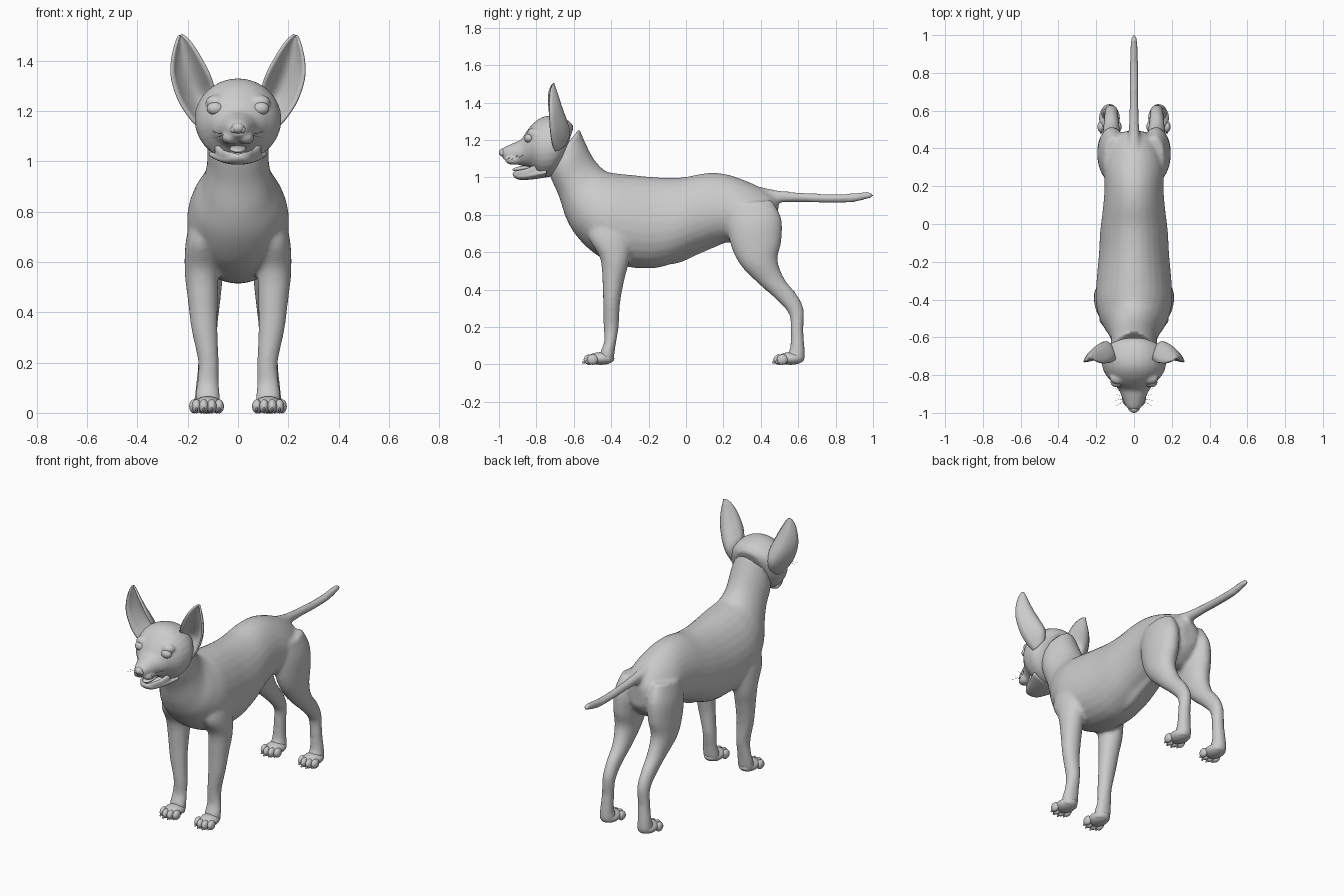
import bpy, bmesh, math
from mathutils import Vector, Matrix

grey = bpy.data.materials.new("plain_grey")
grey.diffuse_color = (0.6, 0.6, 0.6, 1)


def spline(rows, steps=5):
    """Catmull-Rom interpolation between rows of numbers."""
    out = []
    for i in range(len(rows) - 1):
        a, b, c, d = (rows[max(0, min(len(rows) - 1, i + k))] for k in (-1, 0, 1, 2))
        for s in range(steps):
            t = s / steps
            out.append([0.5 * (2 * q + (r - p) * t + (2 * p - 5 * q + 4 * r - u) * t * t
                               + (3 * q - p - 3 * r + u) * t ** 3)
                        for p, q, r, u in zip(a, b, c, d)])
    return out + [list(rows[-1])]


def loft(bm, rows, side=1, egg=0.0, segs=28):
    """Rows: edge point (y, z), opposite edge point (y, z), half width, centre x."""
    rings = []
    for r in spline(rows):
        y1, z1, y2, z2, hw = r[:5]
        cx = r[5] * side if len(r) > 5 else 0
        ring = []
        for k in range(segs):
            a = 2 * math.pi * k / segs
            s, c = math.sin(a), math.cos(a)
            ring.append(bm.verts.new((cx + hw * c * (1 - egg * s),
                                      (y1 + y2) / 2 + s * (y1 - y2) / 2,
                                      (z1 + z2) / 2 + s * (z1 - z2) / 2)))
        rings.append(ring)
    for p, q in zip(rings, rings[1:]):
        for k in range(segs):
            n = (k + 1) % segs
            bm.faces.new((p[k], p[n], q[n], q[k]))
    bm.faces.new(rings[0])
    bm.faces.new(rings[-1][::-1])


def blob(bm, centre, radii, tilt=0):
    m = (Matrix.Translation(centre) @ Matrix.Rotation(tilt, 4, 'X')
         @ Matrix.Diagonal((*radii, 1)))
    bmesh.ops.create_uvsphere(bm, u_segments=20, v_segments=12, radius=1, matrix=m)


def finish(bm, name, voxel=0, smooth=0):
    bmesh.ops.recalc_face_normals(bm, faces=bm.faces)
    me = bpy.data.meshes.new(name)
    bm.to_mesh(me)
    bm.free()
    me.materials.append(grey)
    me.shade_smooth()
    ob = bpy.data.objects.new(name, me)
    bpy.context.collection.objects.link(ob)
    if voxel:
        mod = ob.modifiers.new("blend", 'REMESH')
        mod.mode, mod.voxel_size, mod.use_smooth_shade = 'VOXEL', voxel, True
    if smooth:
        mod = ob.modifiers.new("soften", 'SMOOTH')
        mod.factor, mod.iterations = 0.5, smooth
    return ob


# Body: neck and trunk, legs and tail blended into one skin
bm = bmesh.new()
loft(bm, [(-0.57, 1.26, -0.74, 1.05, 0.11), (-0.54, 1.19, -0.72, 0.99, 0.122),
          (-0.50, 1.11, -0.68, 0.90, 0.122), (-0.46, 1.06, -0.64, 0.78, 0.14),
          (-0.42, 1.03, -0.58, 0.68, 0.175), (-0.36, 1.02, -0.47, 0.58, 0.20),
          (-0.28, 1.012, -0.33, 0.525, 0.198), (-0.15, 1.0, -0.17, 0.515, 0.185),
          (-0.02, 1.0, -0.05, 0.55, 0.178), (0.10, 1.022, 0.08, 0.61, 0.163),
          (0.20, 1.02, 0.20, 0.65, 0.155), (0.30, 0.99, 0.30, 0.64, 0.16),
          (0.40, 0.945, 0.38, 0.62, 0.15), (0.47, 0.90, 0.45, 0.67, 0.11),
          (0.495, 0.86, 0.485, 0.72, 0.05)], egg=0.12)
loft(bm, [(0.40, 0.95, 0.40, 0.86, 0.04), (0.48, 0.932, 0.48, 0.865, 0.03),
          (0.60, 0.92, 0.60, 0.868, 0.024), (0.75, 0.912, 0.75, 0.864, 0.023),
          (0.88, 0.914, 0.88, 0.866, 0.022), (0.96, 0.924, 0.96, 0.882, 0.019),
          (0.99, 0.92, 0.99, 0.89, 0.013), (1.004, 0.91, 1.004, 0.9, 0.004)])
for side in (-1, 1):
    # front leg
    loft(bm, [(-0.50, 0.80, -0.32, 0.82, 0.05, 0.13), (-0.52, 0.68, -0.29, 0.68, 0.065, 0.143),
              (-0.46, 0.57, -0.305, 0.55, 0.067, 0.145), (-0.447, 0.45, -0.33, 0.45, 0.06, 0.14),
              (-0.443, 0.33, -0.352, 0.33, 0.052, 0.133), (-0.44, 0.20, -0.36, 0.20, 0.041, 0.117),
              (-0.438, 0.12, -0.375, 0.11, 0.044, 0.12), (-0.46, 0.06, -0.385, 0.04, 0.05, 0.12),
              (-0.45, 0.012, -0.395, 0.008, 0.045, 0.12)], side)
    # hind leg
    loft(bm, [(0.22, 0.85, 0.46, 0.88, 0.05, 0.11), (0.22, 0.74, 0.51, 0.78, 0.075, 0.115),
              (0.245, 0.62, 0.51, 0.66, 0.075, 0.12), (0.30, 0.52, 0.49, 0.56, 0.065, 0.125),
              (0.39, 0.43, 0.525, 0.46, 0.05, 0.12), (0.48, 0.35, 0.595, 0.37, 0.04, 0.12),
              (0.55, 0.27, 0.63, 0.29, 0.036, 0.12), (0.56, 0.18, 0.627, 0.18, 0.036, 0.125),
              (0.557, 0.09, 0.635, 0.08, 0.04, 0.13), (0.54, 0.05, 0.635, 0.03, 0.046, 0.13),
              (0.55, 0.01, 0.62, 0.008, 0.042, 0.13)], side)
# ridge under the belly
loft(bm, [(-0.12, 0.54, -0.12, 0.53, 0.01), (-0.03, 0.59, -0.03, 0.545, 0.03),
          (0.08, 0.64, 0.08, 0.595, 0.028), (0.2, 0.68, 0.2, 0.645, 0.02)])
finish(bm, "body", 0.011, 6)

# Paws: pad with four toes
for label, y, x in (("front", -0.455, 0.12), ("hind", 0.56, 0.13)):
    for side, hand in ((-1, "left"), (1, "right")):
        bm = bmesh.new()
        blob(bm, (side * x, y, 0.032), (0.055, 0.072, 0.034))
        for dx, dy in ((-0.045, -0.045), (-0.016, -0.062), (0.016, -0.062), (0.045, -0.045)):
            blob(bm, (side * x + dx, y + dy, 0.026), (0.019, 0.03, 0.028))
            blob(bm, (side * x + dx, y + dy - 0.026, 0.014), (0.005, 0.013, 0.008), 0.4)
        finish(bm, f"{label}_paw_{hand}")

# Head: skull and muzzle, brows and cheeks
bm = bmesh.new()
loft(bm, [(-0.60, 1.27, -0.65, 1.12, 0.09), (-0.63, 1.305, -0.67, 1.06, 0.145),
          (-0.70, 1.328, -0.71, 1.01, 0.172), (-0.76, 1.325, -0.77, 1.00, 0.165),
          (-0.81, 1.295, -0.80, 1.02, 0.145), (-0.85, 1.25, -0.835, 1.05, 0.112),
          (-0.88, 1.205, -0.87, 1.06, 0.083), (-0.92, 1.185, -0.91, 1.072, 0.064),
          (-0.965, 1.165, -0.955, 1.088, 0.045), (-0.985, 1.15, -0.98, 1.10, 0.028)])
for side in (-1, 1):
    blob(bm, (side * 0.085, -0.815, 1.235), (0.045, 0.035, 0.03))
    blob(bm, (side * 0.03, -0.92, 1.095), (0.035, 0.05, 0.028))
finish(bm, "head", 0.008, 4)

# Lower jaw, with raised lip edges
bm = bmesh.new()
loft(bm, [(-0.74, 1.06, -0.75, 1.0, 0.12), (-0.80, 1.045, -0.80, 0.992, 0.10),
          (-0.85, 1.03, -0.85, 0.987, 0.075), (-0.895, 1.025, -0.895, 0.988, 0.05),
          (-0.92, 1.028, -0.918, 1.0, 0.03), (-0.928, 1.022, -0.927, 1.012, 0.01)])
for side in (-1, 1):
    loft(bm, [(-0.80, 1.075, -0.80, 1.03, 0.012, 0.085), (-0.85, 1.05, -0.85, 1.01, 0.012, 0.062),
              (-0.90, 1.04, -0.90, 1.01, 0.011, 0.036), (-0.92, 1.035, -0.92, 1.01, 0.01, 0.01)], side)
finish(bm, "lower_jaw", 0.007, 2)

# Tongue, nose, eyes
bm = bmesh.new()
blob(bm, (0, -0.865, 1.05), (0.034, 0.065, 0.014), 0.15)
finish(bm, "tongue")
bm = bmesh.new()
blob(bm, (0, -0.977, 1.133), (0.026, 0.023, 0.022))
for side in (-1, 1):
    blob(bm, (side * 0.016, -0.976, 1.126), (0.014, 0.016, 0.014))
finish(bm, "nose")
for side, hand in ((-1, "left"), (1, "right")):
    bm = bmesh.new()
    blob(bm, (side * 0.09, -0.838, 1.21), (0.034, 0.026, 0.026))
    finish(bm, f"eye_{hand}")

# Ears: cupped shells open to the front
# rows: inner edge (x, y, z), outer edge (x, y, z), depth of the cup
ear = [(0.10, -0.70, 1.25, 0.16, -0.70, 1.14, 0.06), (0.10, -0.715, 1.30, 0.195, -0.715, 1.18, 0.09),
       (0.115, -0.73, 1.345, 0.235, -0.725, 1.245, 0.09), (0.14, -0.735, 1.395, 0.262, -0.73, 1.33, 0.07),
       (0.17, -0.735, 1.445, 0.262, -0.73, 1.40, 0.05), (0.20, -0.725, 1.485, 0.248, -0.725, 1.465, 0.025),
       (0.224, -0.712, 1.503, 0.234, -0.712, 1.50, 0.004)]
for side, hand in ((-1, "left"), (1, "right")):
    bm = bmesh.new()
    grid = []
    for r in spline(ear, 4):
        p, q = Vector(r[:3]), Vector(r[3:6])
        line = []
        for k in range(13):
            t = k / 12
            v = p.lerp(q, t) + Vector((0, r[6] * math.sin(math.pi * t) ** 0.8, 0))
            line.append(bm.verts.new((v.x * side, v.y, v.z)))
        grid.append(line)
    for a, b in zip(grid, grid[1:]):
        for k in range(12):
            bm.faces.new((a[k], a[k + 1], b[k + 1], b[k]))
    ob = finish(bm, f"ear_{hand}")
    mod = ob.modifiers.new("thickness", 'SOLIDIFY')
    mod.thickness, mod.offset = 0.01, 0

# Whiskers
bm = bmesh.new()
for side in (-1, 1):
    for i in range(4):
        a = Vector((side * 0.05, -0.90 - 0.012 * i, 1.10 + 0.008 * (i % 2)))
        b = a + Vector((side * 0.05, 0.03 - 0.02 * i, 0.02 - 0.012 * i))
        rot = (b - a).to_track_quat('Z', 'Y').to_matrix().to_4x4()
        bmesh.ops.create_cone(bm, segments=5, radius1=0.0012, radius2=0.0004, depth=(b - a).length,
                              matrix=Matrix.Translation((a + b) / 2) @ rot)
finish(bm, "whiskers")
